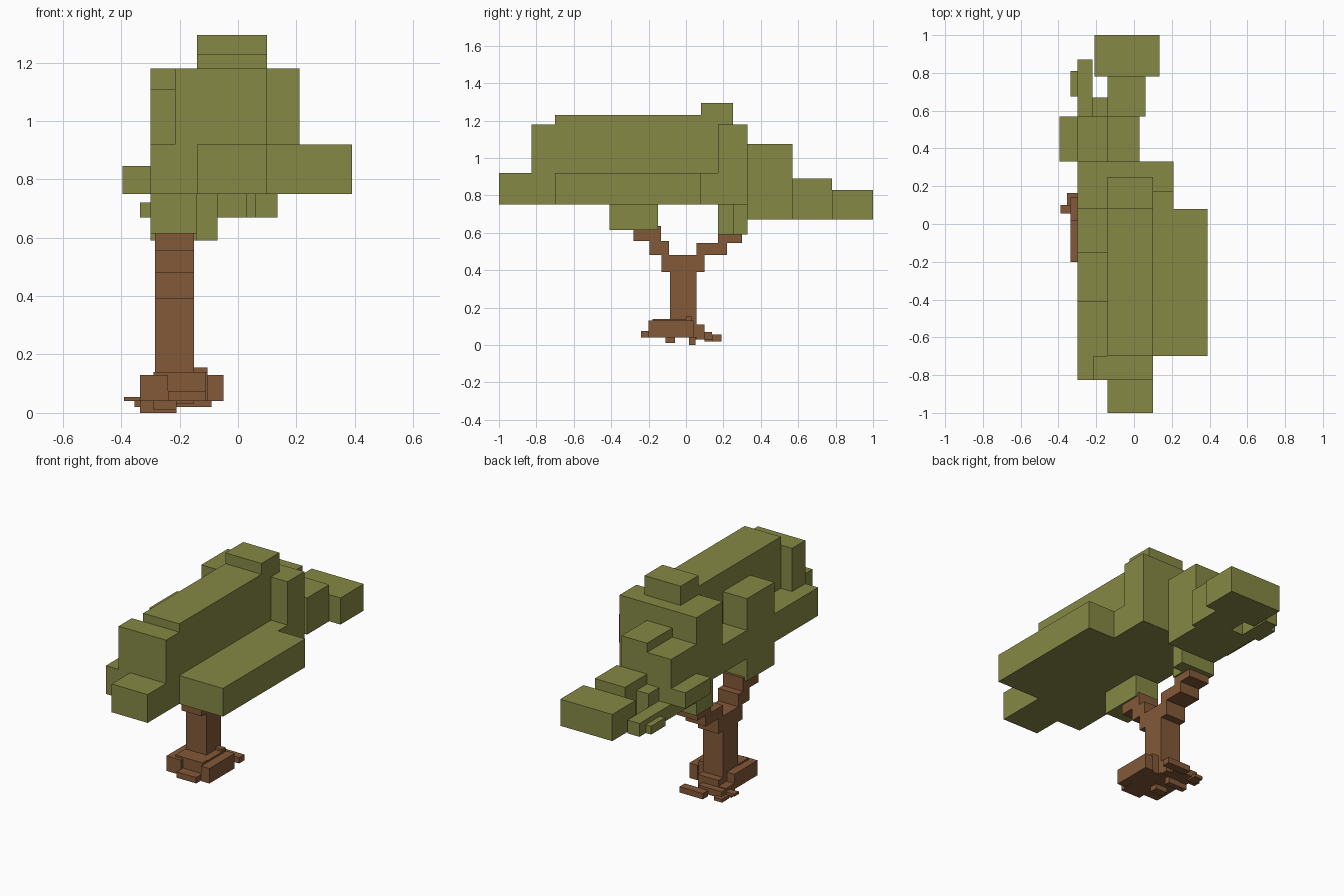
import bpy, bmesh
from mathutils import Vector


def material(name, color):
    m = bpy.data.materials.new(name)
    m.diffuse_color = color
    return m


BARK = material("bark", (0.23, 0.10, 0.04, 1))
LEAF = material("leaf", (0.24, 0.25, 0.06, 1))


def blocks(name, mat, *boxes):
    """One object made of boxes given as (x0, x1, y0, y1, z0, z1)."""
    bm = bmesh.new()
    for x0, x1, y0, y1, z0, z1 in boxes:
        cube = bmesh.ops.create_cube(bm, size=1)["verts"]
        for v in cube:
            v.co = Vector((x1 if v.co.x > 0 else x0,
                           y1 if v.co.y > 0 else y0,
                           z1 if v.co.z > 0 else z0))
    me = bpy.data.meshes.new(name)
    bm.to_mesh(me)
    bm.free()
    me.materials.append(mat)
    ob = bpy.data.objects.new(name, me)
    bpy.context.collection.objects.link(ob)
    return ob


# trunk and the stepped fork
TX = (-0.285, -0.15)
blocks("trunk", BARK, (*TX, -0.085, 0.055, 0.04, 0.39), (*TX, -0.13, 0.10, 0.39, 0.48))
blocks("front_branch", BARK,
       (*TX, -0.195, -0.09, 0.48, 0.555), (*TX, -0.28, -0.135, 0.555, 0.635))
blocks("back_branch", BARK,
       (*TX, 0.055, 0.22, 0.48, 0.545), (*TX, 0.17, 0.30, 0.545, 0.61))

# roots around the base
blocks("front_root", BARK,
       (-0.29, -0.11, -0.18, -0.085, 0.075, 0.14),
       (-0.24, -0.11, -0.24, -0.085, 0.04, 0.075),
       (-0.335, -0.24, -0.20, 0.02, 0.04, 0.13),
       (-0.29, -0.21, -0.11, -0.06, 0.01, 0.04))
blocks("right_root", BARK,
       (-0.15, -0.105, -0.14, 0.03, 0.04, 0.14),
       (-0.15, -0.105, 0.0, 0.03, 0.04, 0.155),
       (-0.105, -0.05, -0.20, 0.04, 0.04, 0.13))
blocks("left_root", BARK,
       (-0.335, -0.285, 0.02, 0.10, 0.03, 0.075),
       (-0.39, -0.335, 0.055, 0.10, 0.04, 0.055),
       (-0.335, -0.21, 0.015, 0.05, 0.0, 0.04))
blocks("back_root", BARK,
       (-0.285, -0.15, 0.055, 0.10, 0.03, 0.11),
       (-0.335, -0.18, 0.10, 0.14, 0.03, 0.07),
       (-0.355, -0.30, 0.10, 0.165, 0.02, 0.04),
       (-0.245, -0.09, 0.14, 0.19, 0.02, 0.055))

# main canopy: long core, ridge block and stepped front end
blocks("canopy_core", LEAF,
       (-0.14, 0.10, -0.70, 0.08, 0.75, 1.23),
       (-0.14, 0.10, 0.08, 0.25, 0.75, 1.295))
blocks("canopy_front", LEAF,
       (-0.14, 0.10, -1.0, -0.70, 0.75, 0.92),
       (-0.215, 0.10, -0.825, -0.70, 0.92, 1.18))
blocks("canopy_right", LEAF,
       (0.10, 0.39, -0.70, 0.08, 0.75, 0.92),
       (0.10, 0.21, 0.08, 0.17, 0.75, 0.92))
blocks("canopy_left", LEAF,
       (-0.30, -0.14, -0.825, -0.41, 0.75, 0.92),
       (-0.30, -0.14, -0.41, -0.15, 0.615, 1.11),
       (-0.30, -0.14, -0.15, 0.08, 0.75, 0.92))
blocks("canopy_middle", LEAF,
       (-0.30, -0.14, 0.08, 0.25, 0.75, 1.18),
       (0.10, 0.21, 0.17, 0.25, 0.75, 1.18),
       (-0.30, 0.21, 0.25, 0.33, 0.75, 1.18),
       (-0.30, -0.14, 0.17, 0.25, 0.59, 0.75),
       (-0.30, -0.07, 0.25, 0.33, 0.59, 0.75))

# tapering rear canopy
blocks("canopy_rear", LEAF,
       (-0.14, 0.03, 0.33, 0.57, 0.67, 1.075),
       (-0.30, -0.14, 0.33, 0.57, 0.67, 1.02),
       (-0.395, -0.30, 0.33, 0.57, 0.75, 0.845),
       (-0.14, 0.06, 0.57, 0.78, 0.67, 0.89),
       (-0.22, -0.14, 0.57, 0.67, 0.67, 0.83),
       (-0.21, 0.135, 0.78, 1.0, 0.67, 0.83))
blocks("canopy_rear_fringe", LEAF,
       (-0.30, -0.22, 0.57, 0.87, 0.67, 0.75),
       (-0.335, -0.30, 0.675, 0.81, 0.67, 0.72))
